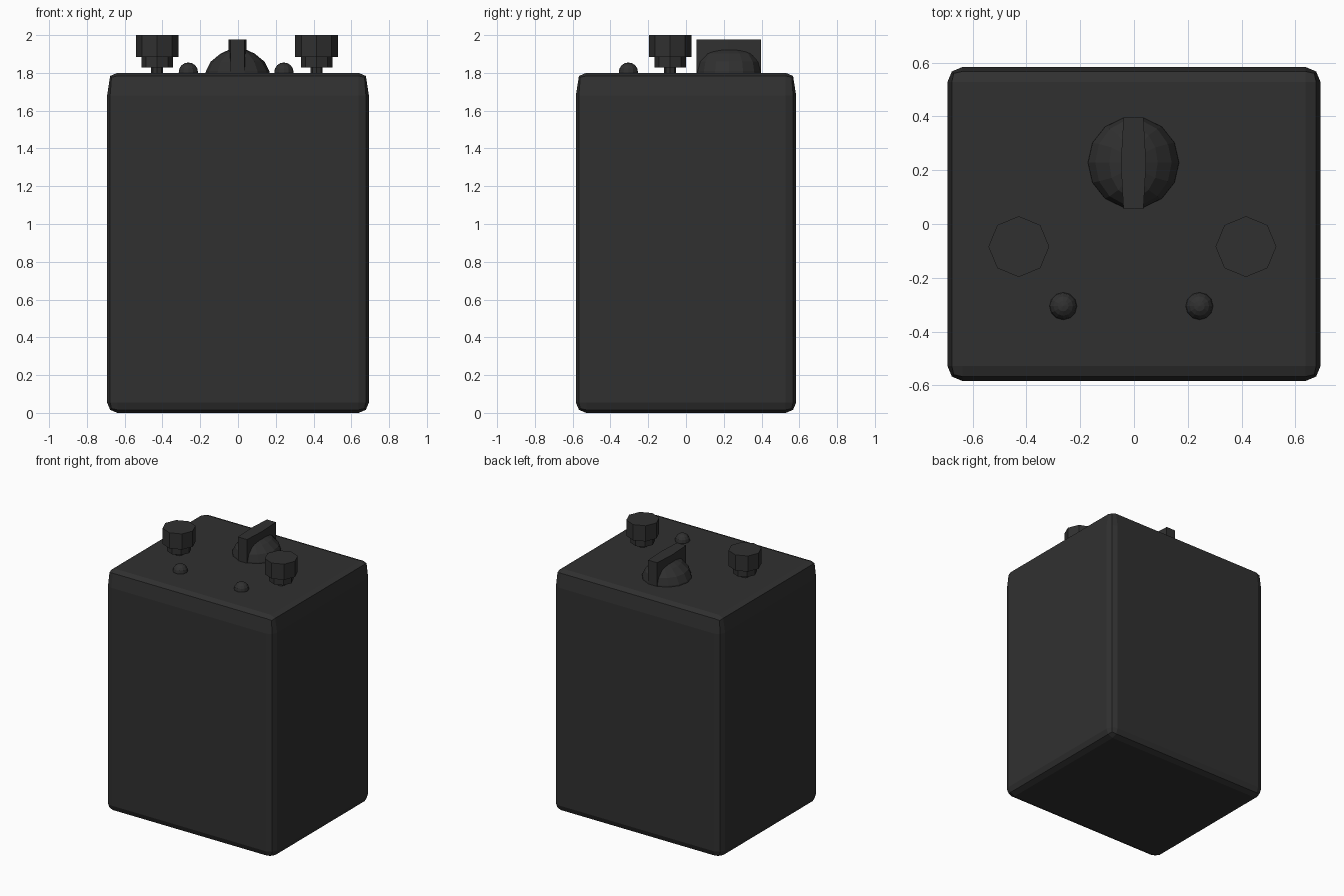
import bpy, bmesh
from math import sin, cos, tau

if "Cube" in bpy.data.objects:
    bpy.data.objects.remove(bpy.data.objects["Cube"])

mat = bpy.data.materials.new("dark_plastic")
mat.diffuse_color = (0.03, 0.03, 0.03, 1)
mat.use_nodes = True
mat.node_tree.nodes["Principled BSDF"].inputs["Base Color"].default_value = mat.diffuse_color


def finish(name, bm):
    bmesh.ops.recalc_face_normals(bm, faces=bm.faces)
    mesh = bpy.data.meshes.new(name)
    bm.to_mesh(mesh)
    bm.free()
    mesh.materials.append(mat)
    ob = bpy.data.objects.new(name, mesh)
    bpy.context.collection.objects.link(ob)
    return ob


def loft(name, x, y, rings, sides):
    """Stack of capped rings given as (radius x, radius y, z)."""
    bm = bmesh.new()
    loops = [[bm.verts.new((x + rx * cos(tau * i / sides), y + ry * sin(tau * i / sides), z))
              for i in range(sides)] for rx, ry, z in rings]
    for a, b in zip(loops, loops[1:]):
        for i in range(sides):
            j = (i + 1) % sides
            bm.faces.new((a[i], a[j], b[j], b[i]))
    bm.faces.new(loops[0])
    bm.faces.new(loops[-1])
    return finish(name, bm)


# Case: rounded box whose upper bevel runs further down the sides
bm = bmesh.new()
bmesh.ops.create_cube(bm, size=1)
for v in bm.verts:
    v.co.x *= 1.386
    v.co.y *= 1.166
    v.co.z = (v.co.z + 0.5) * 1.8
bmesh.ops.bevel(bm, geom=bm.edges[:], offset=0.055, offset_type='OFFSET',
                segments=2, profile=0.5, affect='EDGES')
for v in bm.verts:
    if 1.7 < v.co.z < 1.76:
        v.co.z = 1.68
finish("case", bm)

# Octagonal terminal knobs: thin stem, collar, cap
for side, x in (("left", -0.428), ("right", 0.416)):
    loft(side + "_terminal", x, -0.084,
         [(r, r, z) for r, z in ((0.032, 1.78), (0.032, 1.828), (0.083, 1.828),
                                 (0.083, 1.883), (0.113, 1.883), (0.113, 2.0))], 8)

# Small round indicator lights
for side, x in (("left", -0.263), ("right", 0.243)):
    bm = bmesh.new()
    bmesh.ops.create_uvsphere(bm, u_segments=12, v_segments=8, radius=0.051)
    bmesh.ops.translate(bm, verts=bm.verts, vec=(x, -0.305, 1.804))
    finish(side + "_light", bm)

# Rotary dial: faceted dome
loft("dial_dome", -0.002, 0.228,
     [(0.172, 0.172, 1.78), (0.168, 0.17, 1.81), (0.142, 0.16, 1.86),
      (0.09, 0.13, 1.902), (0.045, 0.085, 1.923)], 14)

# Dial grip: upright blade, slightly thicker in the middle
bm = bmesh.new()
outline = [(-0.037, 0.055), (0.037, 0.055), (0.047, 0.226), (0.037, 0.396),
           (-0.037, 0.396), (-0.047, 0.226)]
face = bm.faces.new([bm.verts.new((x - 0.002, y, 1.79)) for x, y in outline])
top = bmesh.ops.extrude_face_region(bm, geom=[face])["geom"]
bmesh.ops.translate(bm, vec=(0, 0, 0.187),
                    verts=[g for g in top if isinstance(g, bmesh.types.BMVert)])
if not any(abs(f.calc_center_median().z - 1.79) < 1e-4 for f in bm.faces):
    bm.faces.new([v for v in bm.verts if v.co.z < 1.8])
finish("dial_grip", bm)
